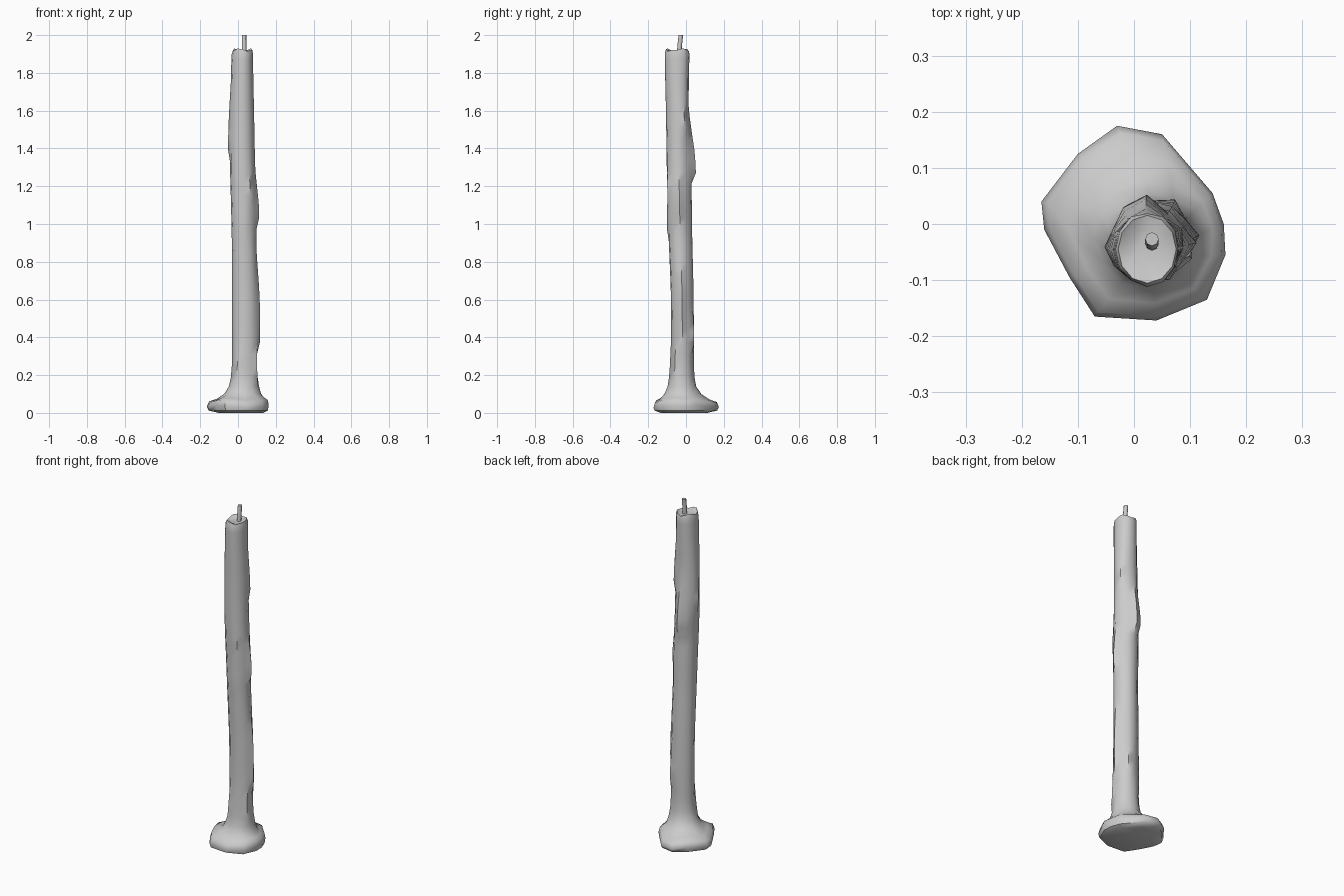
import bpy, bmesh, math, random
from mathutils import Vector

if "Cube" in bpy.data.objects:
    bpy.data.objects.remove(bpy.data.objects["Cube"])

random.seed(4)
N = 12

# Core of the shaft: z, x min, x max, y min, y max
CORE = [(0.14, -.045, .11, -.095, .05), (0.22, -.033, .10, -.087, .042),
        (0.40, -.032, .10, -.08, .042), (0.65, -.033, .103, -.083, .04),
        (0.92, -.035, .097, -.095, .033), (1.10, -.04, .098, -.1, .032),
        (1.30, -.046, .09, -.104, .027), (1.60, -.044, .086, -.106, .016),
        (1.85, -.037, .082, -.112, .02), (1.90, -.034, .081, -.112, .022)]
# Wax runs: side index, top z, bottom z, thickness
DRIPS = [(3, 1.62, 1.24, .026), (4, 1.5, 1.26, .014), (0, 1.3, 0.98, .013),
         (0, 0.85, 0.37, .015), (6, 1.75, 1.35, .010), (2, 0.6, 0.33, .014),
         (11, 0.7, 0.15, .010), (1, 1.75, 1.5, .010), (9, 1.15, 0.93, .007),
         (8, 0.4, 0.18, .008), (10, 1.4, 1.12, .007)]
# Outline of the melted foot
FOOT = [(.16, 0), (.14, .055), (.05, .16), (-.03, .175), (-.1, .125), (-.165, .04),
        (-.16, -.01), (-.115, -.095), (-.07, -.165), (.04, -.172), (.13, -.135), (.163, -.055)]


def core(z):
    for a, b in zip(CORE, CORE[1:]):
        if z <= b[0]:
            t = max(0, (z - a[0]) / (b[0] - a[0]))
            return [p + (q - p) * t for p, q in zip(a[1:], b[1:])]
    return CORE[-1][1:]


def shaft_ring(z, scale=1.0, drips=True):
    x0, x1, y0, y1 = core(z)
    pts = []
    for i in range(N):
        a = math.tau * i / N
        r = scale
        if drips:
            wob = .05 * math.sin(i * 2.4 + 2.2 * z)
            extra = 0
            for k, top, bot, amt in DRIPS:
                if k == i and bot <= z <= top:
                    extra = max(extra, amt * min(1, (top - z) / (top - bot) * 1.5))
            r += min(0, wob) + extra / .065
        pts.append(Vector(((x0 + x1) / 2 + (x1 - x0) / 2 * r * math.cos(a),
                           (y0 + y1) / 2 + (y1 - y0) / 2 * r * math.sin(a), z)))
    return pts


def finish(name, bm, angle):
    bmesh.ops.recalc_face_normals(bm, faces=bm.faces)
    me = bpy.data.meshes.new(name)
    bm.to_mesh(me)
    bm.free()
    ob = bpy.data.objects.new(name, me)
    bpy.context.collection.objects.link(ob)
    bpy.ops.object.select_all(action='DESELECT')
    ob.select_set(True)
    bpy.context.view_layer.objects.active = ob
    bpy.ops.object.shade_smooth_by_angle(angle=math.radians(angle))


def loft(name, rings, angle):
    bm = bmesh.new()
    vs = [[bm.verts.new(p) for p in r] for r in rings]
    for a, b in zip(vs, vs[1:]):
        n = len(a)
        for i in range(n):
            bm.faces.new((a[i], a[(i + 1) % n], b[(i + 1) % n], b[i]))
    for cap in (vs[0], vs[-1]):
        bm.faces.new(cap)
    finish(name, bm, angle)


# Foot: blend the foot outline into the bottom of the shaft
rings = []
low = shaft_ring(.14, drips=False)
for z, t in [(0.0, .5), (.012, .92), (.035, 1), (.062, .9), (.075, .6), (.1, .25), (.14, .03)]:
    ring = []
    for i in range(N):
        dz = .008 * math.sin(i * 1.9) if .02 < z < .09 else 0
        f = Vector((*FOOT[i], z))
        p = f.lerp(low[i], 1 - t)
        ring.append(Vector((p.x, p.y, z + dz)))
    rings.append(ring)

# Shaft with wax runs
z = .19
while z < 1.88:
    rings.append(shaft_ring(z))
    z += .06

# Uneven rim and shallow melted pool
rim = shaft_ring(1.9)
edge = shaft_ring(1.9, .9, False)
for i in range(N):
    rim[i].z = 1.905 + .008 * math.sin(i * 1.7)
    edge[i].z = 1.922 + .008 * math.sin(i * 1.7)
pool = shaft_ring(1.9, .55, False)
for p in pool:
    p.z = 1.912
rings += [rim, edge, pool]
loft("candle_body", rings, 50)

# Wick, leaning slightly back
wick = []
for z, cx, cy, r in [(1.89, .032, -.036, .012), (1.94, .032, -.034, .012), (2.0, .032, -.027, .012)]:
    wick.append([Vector((cx + r * math.cos(math.tau * i / 8), cy + r * math.sin(math.tau * i / 8), z))
                 for i in range(8)])
loft("wick", wick, 50)
